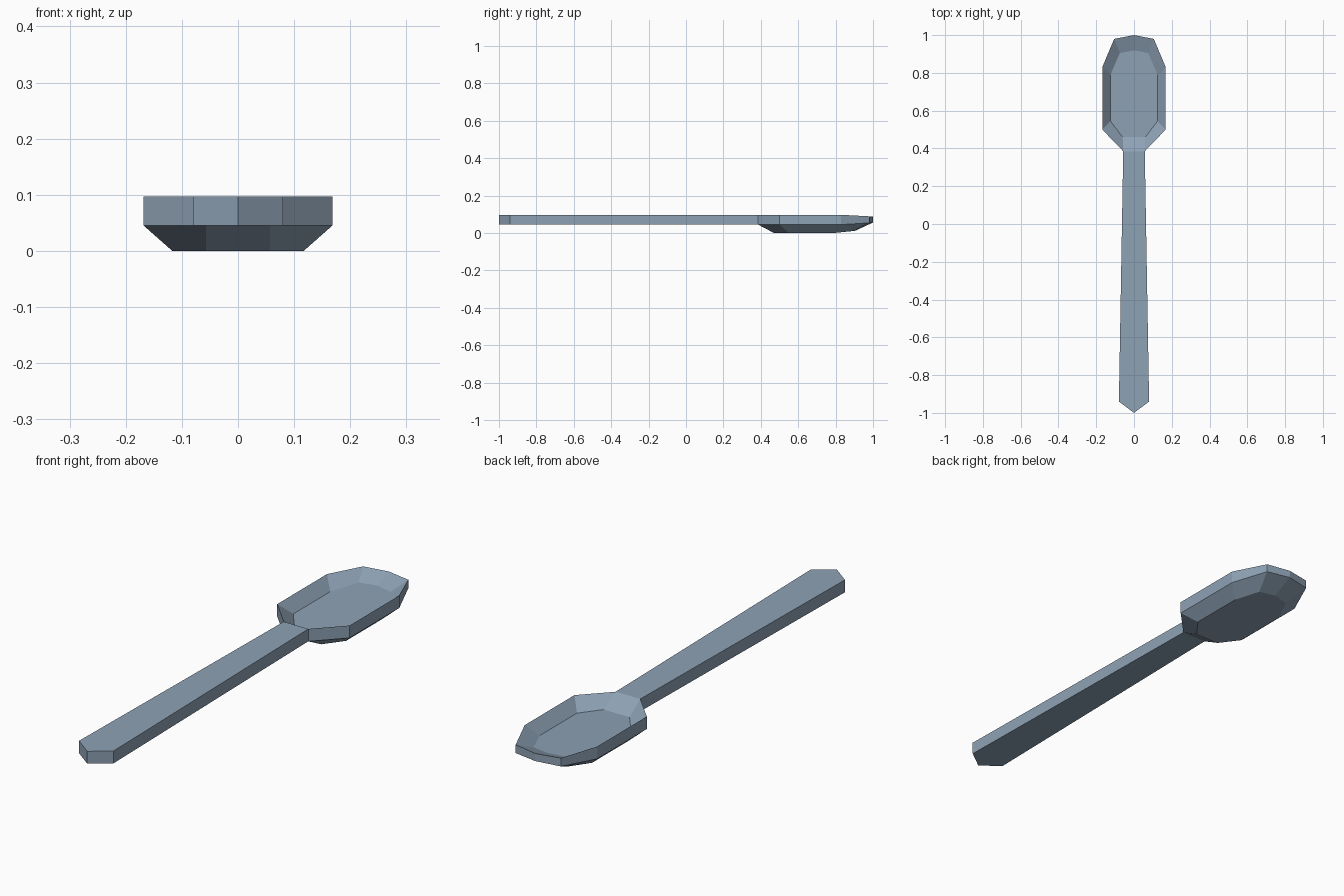
import bpy, bmesh

if "Cube" in bpy.data.objects:
    bpy.data.objects.remove(bpy.data.objects["Cube"])

metal = bpy.data.materials.new("blue grey metal")
metal.diffuse_color = (0.27, 0.36, 0.46, 1)
metal.use_nodes = True
metal.node_tree.nodes["Principled BSDF"].inputs["Base Color"].default_value = metal.diffuse_color

bm = bmesh.new()


def ring(half):
    """Right half outline from neck to tip, mirrored into a full loop."""
    pts = half + [(-x, y, z) for x, y, z in reversed(half[:-1])]
    return [bm.verts.new(p) for p in pts]


def band(a, b, closed):
    n = len(a)
    for i in range(n if closed else n - 1):
        j = (i + 1) % n
        bm.faces.new((a[i], a[j], b[j], b[i]))


# Bowl: rim outline (top and bottom edge heights) and floor outline
rim = [(0.057, 0.385, 0.097, 0.045), (0.168, 0.5, 0.097, 0.045),
       (0.168, 0.83, 0.097, 0.045), (0.105, 0.98, 0.089, 0.054),
       (0, 1.0, 0.088, 0.056)]
floor_in = [(0.06, 0.46, 0.05), (0.125, 0.545, 0.05), (0.125, 0.79, 0.05),
            (0.075, 0.905, 0.058), (0, 0.92, 0.06)]
floor_out = [(0.057, 0.47, 0), (0.117, 0.55, 0), (0.117, 0.79, 0),
             (0.072, 0.89, 0.01), (0, 0.905, 0.012)]
top = ring([(x, y, t) for x, y, t, b in rim])
bottom = ring([(x, y, b) for x, y, t, b in rim])
inner = ring(floor_in)
outer = ring(floor_out)
band(top, inner, True)
band(bottom, outer, True)
band(bottom, top, False)
bm.faces.new(inner)
bm.faces.new(outer)

# Handle: slightly flared strip with a pointed end, joined at the neck
end = [(-0.08, -0.94), (0, -1.0), (0.08, -0.94)]
ht = [top[-1]] + [bm.verts.new((x, y, 0.097)) for x, y in end] + [top[0]]
hb = [bottom[-1]] + [bm.verts.new((x, y, 0.045)) for x, y in end] + [bottom[0]]
band(hb, ht, False)
bm.faces.new(ht)
bm.faces.new(hb)

bmesh.ops.recalc_face_normals(bm, faces=bm.faces[:])
mesh = bpy.data.meshes.new("spoon")
bm.to_mesh(mesh)
bm.free()
mesh.materials.append(metal)
bpy.context.collection.objects.link(bpy.data.objects.new("spoon", mesh))
